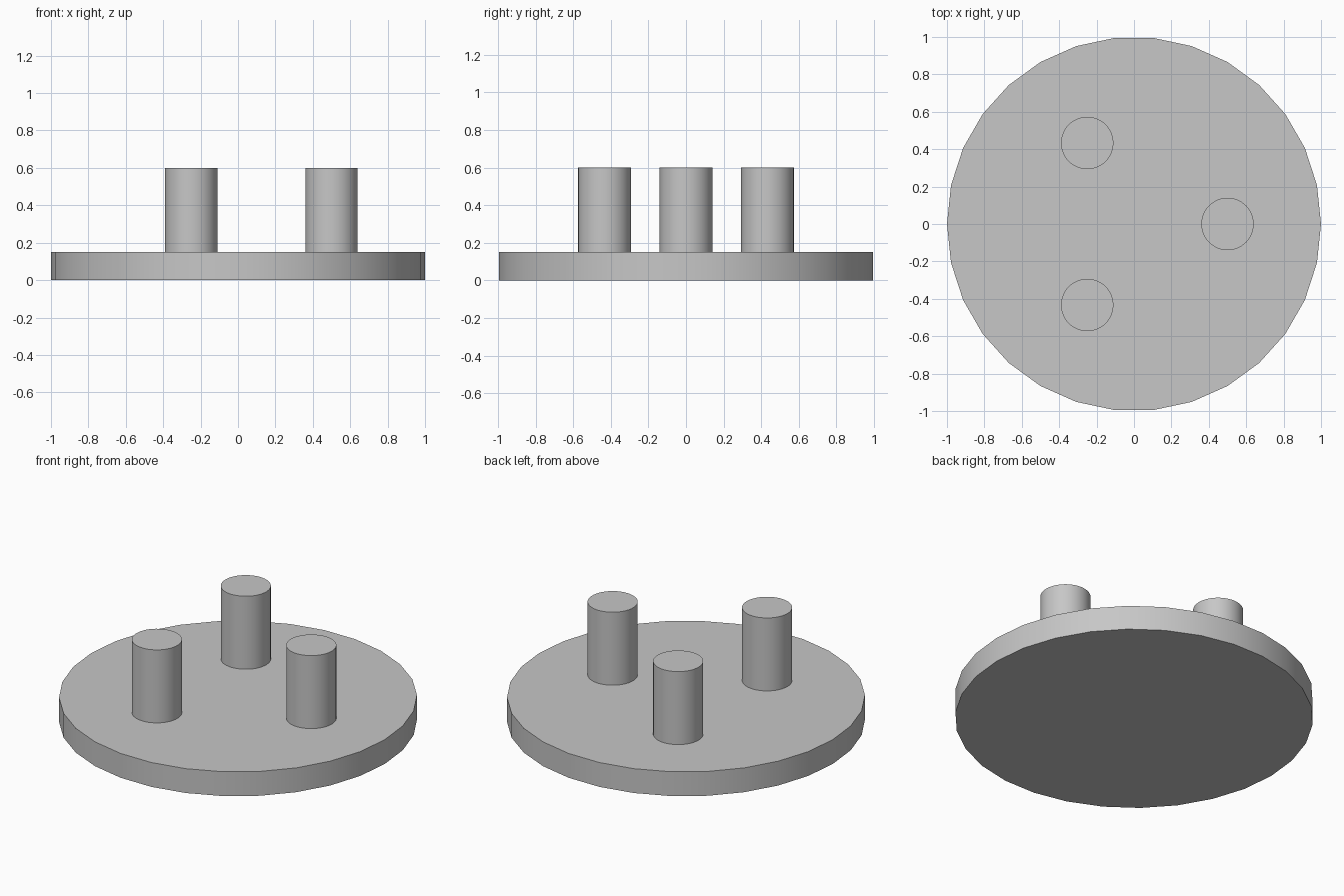
import bpy
import math

cube = bpy.data.objects.get("Cube")
if cube:
    bpy.data.objects.remove(cube, do_unlink=True)

# Single plain grey
grey = bpy.data.materials.new("light grey")
grey.use_nodes = True
colour = (0.57, 0.57, 0.57, 1)
grey.diffuse_color = colour
grey.node_tree.nodes["Principled BSDF"].inputs["Base Color"].default_value = colour


def cylinder(name, sides, radius, bottom, top, x=0, y=0):
    """Upright smooth-sided cylinder with a vertex on its +x side."""
    bpy.ops.mesh.primitive_cylinder_add(
        vertices=sides, radius=radius, depth=top - bottom,
        location=(x, y, (bottom + top) / 2),
        rotation=(0, 0, math.pi / 2))
    part = bpy.context.object
    part.name = name
    part.data.materials.append(grey)
    bpy.ops.object.shade_smooth_by_angle(angle=math.radians(30))
    return part


# Round base plate
PLATE_TOP = 0.15
cylinder("base_plate", 30, 1, 0, PLATE_TOP)

# Three pegs evenly spaced around the centre
for i, name in enumerate(("left_peg", "back_right_peg", "front_right_peg")):
    angle = i * math.tau / 3
    cylinder(name, 48, 0.14, PLATE_TOP, 0.6,
             0.5 * math.cos(angle), 0.5 * math.sin(angle))
